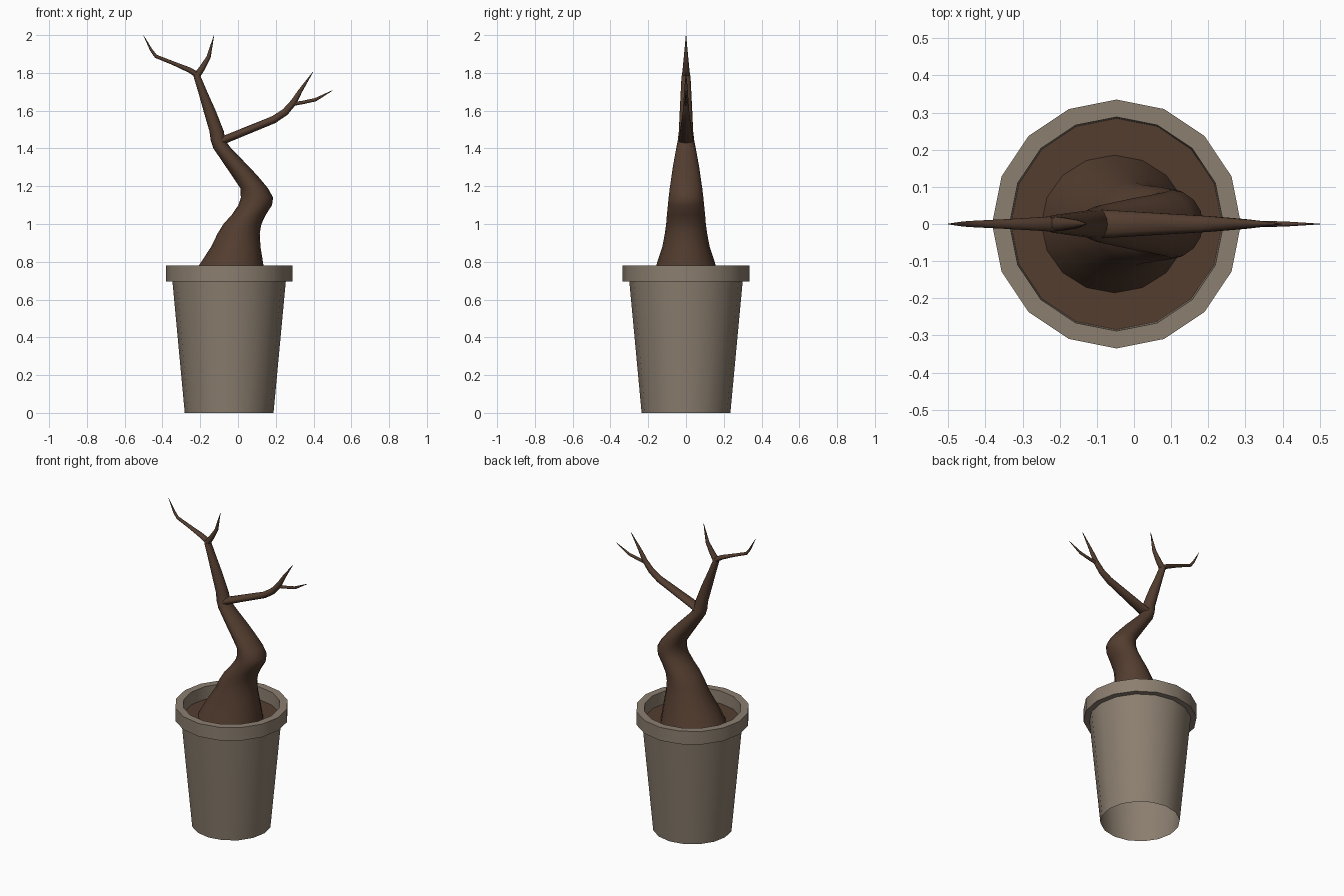
import bpy, bmesh, math
from mathutils import Vector

CX = -0.047  # pot axis


def material(name, rgb):
    m = bpy.data.materials.new(name)
    m.diffuse_color = (*rgb, 1)
    return m


clay = material("grey_clay", (0.26, 0.21, 0.16))
bark = material("brown_bark", (0.088, 0.047, 0.029))


def loft(name, rings, mat, caps, sides=16, angle=50):
    """Skin a list of (centre, u_vector, v_vector) elliptical rings."""
    bm = bmesh.new()
    loops = []
    for c, u, v in rings:
        loops.append([bm.verts.new(c + u * math.cos(a) + v * math.sin(a))
                      for a in (2 * math.pi * i / sides for i in range(sides))])
    for a, b in zip(loops, loops[1:]):
        for i in range(sides):
            j = (i + 1) % sides
            bm.faces.new((a[i], a[j], b[j], b[i]))
    if caps:
        bm.faces.new(loops[0][::-1])
        bm.faces.new(loops[-1])
        bmesh.ops.recalc_face_normals(bm, faces=bm.faces)
    me = bpy.data.meshes.new(name)
    bm.to_mesh(me)
    bm.free()
    ob = bpy.data.objects.new(name, me)
    bpy.context.collection.objects.link(ob)
    me.materials.append(mat)
    bpy.ops.object.select_all(action='DESELECT')
    ob.select_set(True)
    bpy.context.view_layer.objects.active = ob
    bpy.ops.object.shade_smooth_by_angle(angle=math.radians(angle))
    return ob


def lathe(name, profile, mat, caps=False):
    rings = [(Vector((CX, 0, z)), Vector((r, 0, 0)), Vector((0, r, 0)))
             for r, z in profile]
    return loft(name, rings, mat, caps)


def branch(name, pts):
    """Tapered tube in the xz plane; points are (x, z, radius, depth radius)."""
    rings = []
    for i, (x, z, r, ry) in enumerate(pts):
        p, q = pts[max(i - 1, 0)], pts[min(i + 1, len(pts) - 1)]
        t = Vector((q[0] - p[0], 0, q[1] - p[1])).normalized()
        rings.append((Vector((x, 0, z)), Vector((t.z, 0, -t.x)) * r,
                      Vector((0, ry, 0))))
    return loft(name, rings, bark, True, sides=10, angle=60)


# Pot: hollow from below, with a thick overhanging rim
lathe("pot", [(0.235, 0), (0.30, 0.695), (0.335, 0.695), (0.335, 0.78),
              (0.288, 0.78), (0.284, 0.69)], clay)
lathe("soil", [(0.285, 0.69), (0.285, 0.70)], bark, caps=True)

# Trunk: level rings given as height, left edge, right edge, depth radius
trunk = [
    (0.695, -0.252, 0.145, 0.187), (0.78, -0.207, 0.135, 0.158),
    (0.88, -0.142, 0.119, 0.125), (0.95, -0.108, 0.115, 0.112),
    (1.00, -0.077, 0.124, 0.105), (1.05, -0.032, 0.148, 0.101),
    (1.10, 0.002, 0.180, 0.096), (1.14, 0.015, 0.186, 0.092),
    (1.19, 0.012, 0.158, 0.086), (1.25, -0.028, 0.108, 0.077),
    (1.30, -0.062, 0.062, 0.070), (1.40, -0.130, -0.036, 0.052),
    (1.44, -0.144, -0.066, 0.044), (1.49, -0.151, -0.075, 0.038),
    (1.60, -0.183, -0.118, 0.033), (1.70, -0.211, -0.163, 0.028),
    (1.78, -0.235, -0.197, 0.024), (1.805, -0.236, -0.200, 0.018),
]
loft("trunk", [(Vector(((l + r) / 2, 0, z)), Vector(((r - l) / 2, 0, 0)),
                Vector((0, d, 0))) for z, l, r, d in trunk], bark, True, angle=60)

# Branches and twigs
branch("right_branch", [
    (-0.10, 1.435, 0.022, 0.040), (-0.05, 1.455, 0.021, 0.038),
    (0.19, 1.553, 0.020, 0.023), (0.25, 1.593, 0.019, 0.018),
    (0.295, 1.645, 0.017, 0.014), (0.33, 1.705, 0.011, 0.010),
    (0.397, 1.805, 0.001, 0.001)])
branch("right_twig", [
    (0.285, 1.634, 0.010, 0.011), (0.345, 1.644, 0.009, 0.009),
    (0.41, 1.658, 0.009, 0.007), (0.50, 1.707, 0.001, 0.001)])
branch("top_left_twig", [
    (-0.212, 1.787, 0.015, 0.022), (-0.257, 1.815, 0.014, 0.019),
    (-0.34, 1.850, 0.010, 0.014), (-0.435, 1.888, 0.009, 0.009),
    (-0.46, 1.922, 0.007, 0.007), (-0.50, 1.998, 0.001, 0.001)])
branch("top_right_twig", [
    (-0.218, 1.785, 0.018, 0.022), (-0.190, 1.825, 0.016, 0.018),
    (-0.155, 1.885, 0.011, 0.012), (-0.127, 2.0, 0.001, 0.001)])
